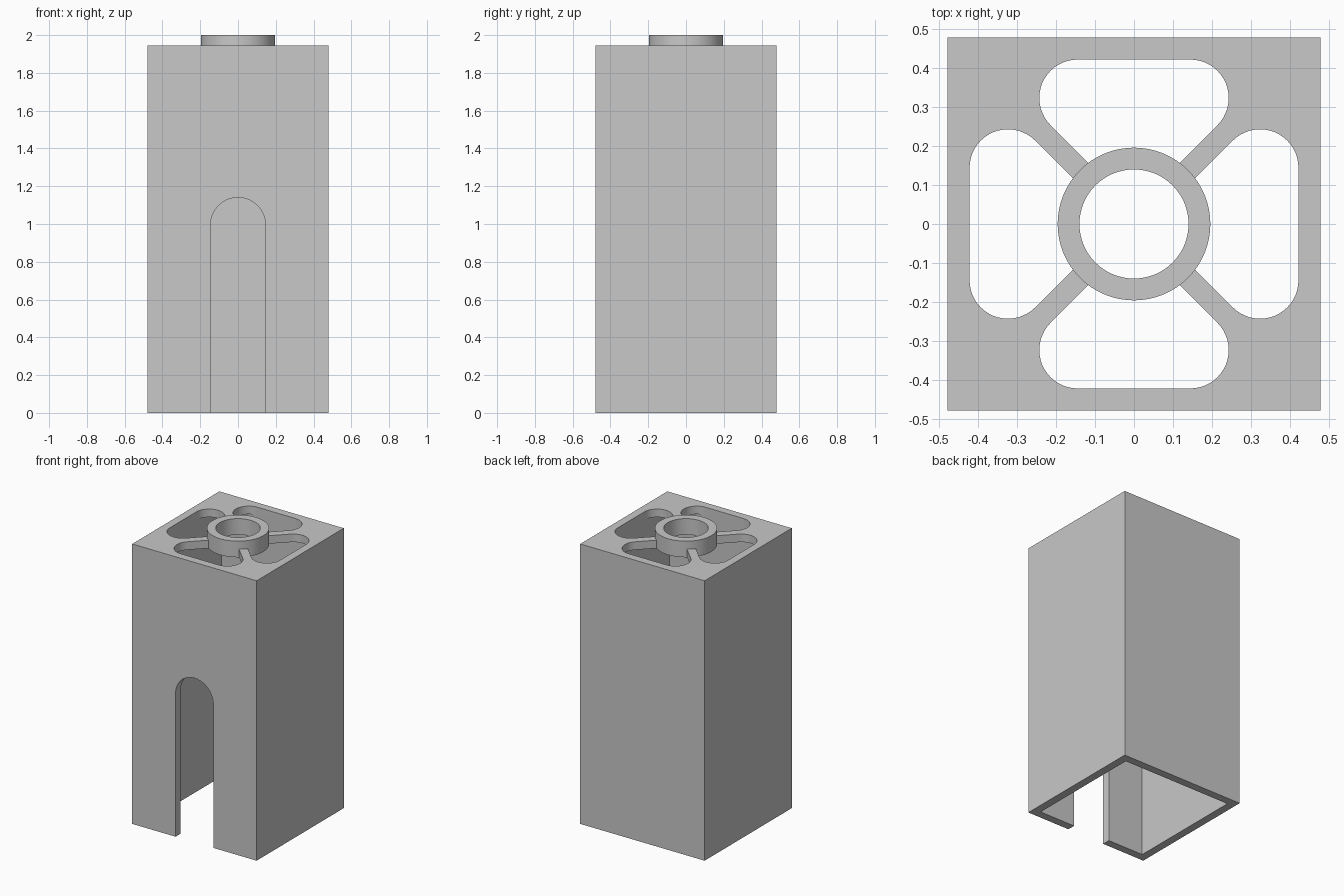
import bpy
import bmesh
from math import sin, cos, pi, radians, sqrt
from mathutils import Matrix, Vector

cube = bpy.data.objects.get("Cube")
if cube:
    bpy.data.objects.remove(cube, do_unlink=True)

HALF = 0.478            # half width of the square body
WALL = 0.056            # wall, plate, spoke and collar thickness
INNER = HALF - WALL
BODY_TOP = 2 - WALL
PLATE_BOTTOM = BODY_TOP - WALL
COLLAR_R = 0.196
BORE_R = COLLAR_R - WALL
SEGMENTS = 64

grey = bpy.data.materials.new("plain grey")
grey.use_nodes = True
GREY = (0.58, 0.58, 0.58, 1)
grey.diffuse_color = GREY
for node in grey.node_tree.nodes:
    if node.type == "BSDF_PRINCIPLED":
        node.inputs["Base Color"].default_value = GREY


def arc(cx, cy, r, start, end, steps):
    """Points along an arc, angles in degrees."""
    angles = [radians(start + (end - start) * i / steps) for i in range(steps + 1)]
    return [(cx + r * cos(a), cy + r * sin(a)) for a in angles]


def finish(name, bm):
    bmesh.ops.recalc_face_normals(bm, faces=bm.faces[:])
    mesh = bpy.data.meshes.new(name)
    bm.to_mesh(mesh)
    bm.free()
    mesh.materials.append(grey)
    obj = bpy.data.objects.new(name, mesh)
    bpy.context.collection.objects.link(obj)
    return obj


def prism(name, outline, low, high, turn=Matrix()):
    """Extrude a flat outline from low to high, then turn it."""
    bm = bmesh.new()
    face = bm.faces.new([bm.verts.new((x, y, low)) for x, y in outline])
    out = bmesh.ops.extrude_face_region(bm, geom=[face])
    tops = [v for v in out["geom"] if isinstance(v, bmesh.types.BMVert)]
    bmesh.ops.translate(bm, verts=tops, vec=(0, 0, high - low))
    bmesh.ops.transform(bm, matrix=turn, verts=bm.verts[:])
    return finish(name, bm)


def square(h):
    return [(-h, -h), (h, -h), (h, h), (-h, h)]


def activate(obj):
    bpy.ops.object.select_all(action="DESELECT")
    obj.select_set(True)
    bpy.context.view_layer.objects.active = obj


def cut(obj, cutter):
    cutter.hide_render = True
    mod = obj.modifiers.new("cut", "BOOLEAN")
    mod.operation = "DIFFERENCE"
    mod.solver = "EXACT"
    mod.object = cutter
    activate(obj)
    bpy.ops.object.modifier_apply(modifier=mod.name)
    bpy.data.objects.remove(cutter, do_unlink=True)


# Hollow square body, open at the bottom
body = prism("body", square(HALF), 0, BODY_TOP)
cut(body, prism("cavity_cutter", square(INNER), -0.1, PLATE_BOTTOM))

# Round-headed doorway through the front wall
slot_half, slot_spring = 0.145, 0.995
slot = [(-slot_half, -0.1), (slot_half, -0.1)] + arc(0, slot_spring, slot_half, 0, 180, 32)
cut(body, prism("slot_cutter", slot, 0.3, 0.6, Matrix.Rotation(pi / 2, 4, "X")))

# Four rounded openings in the top plate, leaving diagonal spokes
spoke = WALL / sqrt(2)                    # offset of a spoke edge from the diagonal
side = 0.243                              # half width of an opening
r = (INNER - side - spoke) / sqrt(2)      # corner radius tangent to all edges
corner = arc(side - r, INNER - r, r, -45, 90, 18)
reach = 0.1                               # inner end, hidden under the collar
right_half = [(reach, reach + spoke)] + corner
opening = right_half + [(-x, y) for x, y in reversed(right_half)]
for i in range(4):
    cut(body, prism("opening_cutter", opening, PLATE_BOTTOM - 0.1, BODY_TOP + 0.1,
                    Matrix.Rotation(i * pi / 2, 4, "Z")))

# Round seat for the collar
circle = arc(0, 0, COLLAR_R, 0, 360, SEGMENTS)[:-1]
cut(body, prism("collar_seat_cutter", circle, PLATE_BOTTOM - 0.1, BODY_TOP + 0.1))

# Central collar standing above the plate
bm = bmesh.new()
profile = [(BORE_R, PLATE_BOTTOM), (COLLAR_R, PLATE_BOTTOM), (COLLAR_R, 2), (BORE_R, 2)]
verts = [bm.verts.new((x, 0, z)) for x, z in profile]
edges = [bm.edges.new((verts[i], verts[(i + 1) % 4])) for i in range(4)]
bmesh.ops.spin(bm, geom=verts + edges, cent=Vector(), axis=(0, 0, 1),
               angle=2 * pi, steps=SEGMENTS, use_duplicate=False)
bmesh.ops.remove_doubles(bm, verts=bm.verts[:], dist=0.0001)
collar = finish("collar", bm)

for part in (body, collar):
    activate(part)
    bpy.ops.object.shade_smooth_by_angle(angle=radians(30))
